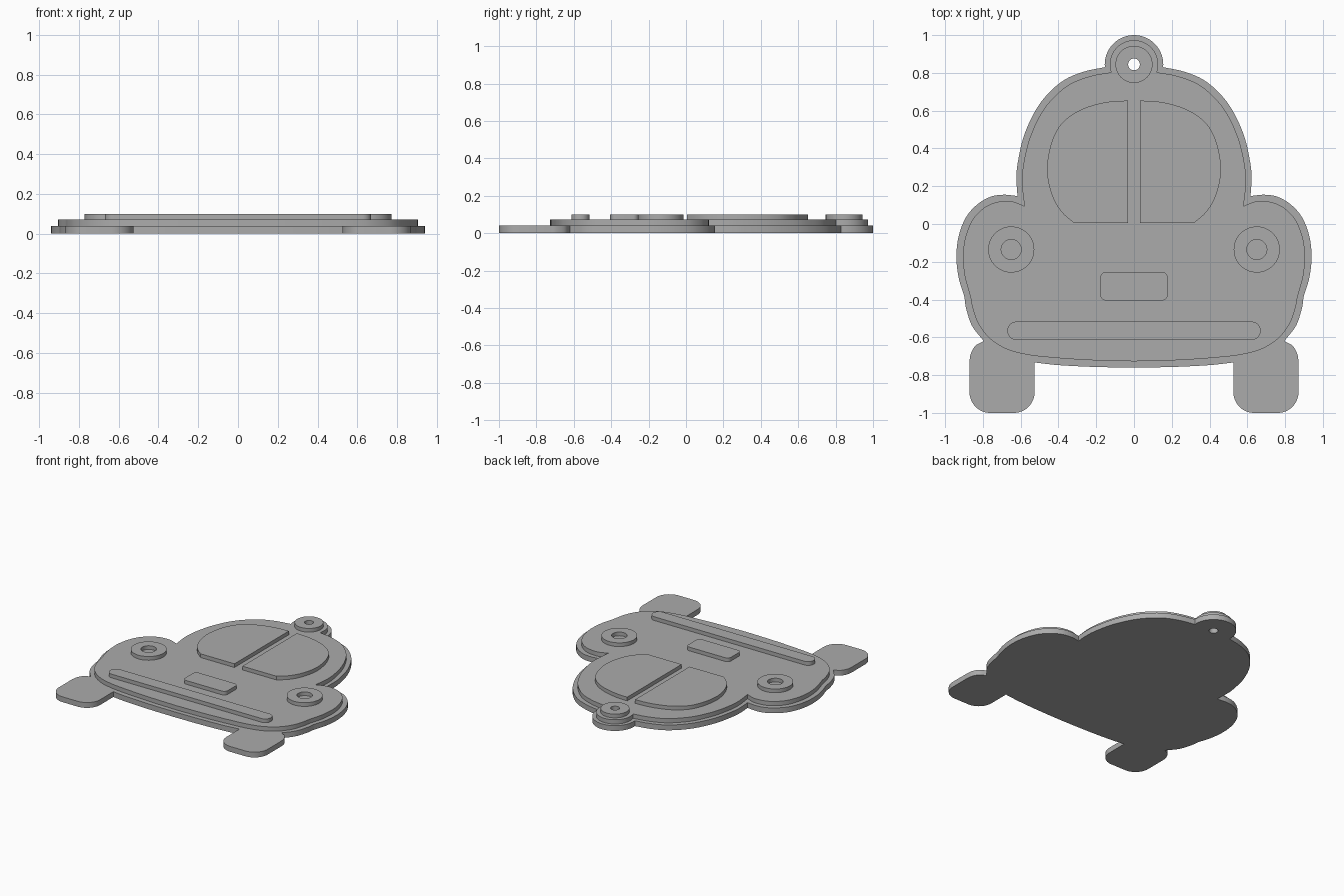
import bpy, bmesh, math
from mathutils import Vector

if "Cube" in bpy.data.objects:
    bpy.data.objects.remove(bpy.data.objects["Cube"])

grey = bpy.data.materials.new("grey")
grey.diffuse_color = (0.41, 0.41, 0.41, 1)
grey.use_nodes = True
grey.node_tree.nodes["Principled BSDF"].inputs["Base Color"].default_value = grey.diffuse_color


def arc(cx, cy, r, a0, a1, n=12):
    """Points along a circular arc, angles in degrees."""
    angles = [math.radians(a0 + (a1 - a0) * i / n) for i in range(n + 1)]
    return [(cx + r * math.cos(a), cy + r * math.sin(a)) for a in angles]


def circle(cx, cy, r):
    return arc(cx, cy, r, 0, 360, 64)[:-1]


def smooth(pts, n=8):
    """Smooth open curve through the given points."""
    p = [Vector(q) for q in pts]
    p = [2 * p[0] - p[1]] + p + [2 * p[-1] - p[-2]]
    out = []
    for a, b, c, d in zip(p, p[1:], p[2:], p[3:]):
        for i in range(n):
            t = i / n
            q = 0.5 * (2 * b + (c - a) * t + (2 * a - 5 * b + 4 * c - d) * t * t
                       + (3 * b - a - 3 * c + d) * t ** 3)
            out.append((q.x, q.y))
    return out + [tuple(p[-2])]


def rounded_rect(x0, x1, y0, y1, r):
    return (arc(x1 - r, y1 - r, r, 0, 90, 8) + arc(x0 + r, y1 - r, r, 90, 180, 8)
            + arc(x0 + r, y0 + r, r, 180, 270, 8) + arc(x1 - r, y0 + r, r, 270, 360, 8))


def flip(pts):
    return [(-x, y) for x, y in reversed(pts)]


def symmetric(half):
    """Close a right-hand outline that runs from the top centre to the bottom centre."""
    return half + flip(half)


def plate(name, z0, z1, *loops):
    """Flat plate from an outline and optional hole loops."""
    cu = bpy.data.curves.new(name, 'CURVE')
    cu.dimensions, cu.fill_mode = '2D', 'BOTH'
    cu.extrude = (z1 - z0) / 2
    for loop in loops:
        clean = []
        for q in loop:
            if not clean or math.dist(q, clean[-1]) > 1e-4:
                clean.append(q)
        if math.dist(clean[0], clean[-1]) < 1e-4:
            clean.pop()
        sp = cu.splines.new('POLY')
        sp.points.add(len(clean) - 1)
        for pt, q in zip(sp.points, clean):
            pt.co = (q[0], q[1], 0, 1)
        sp.use_cyclic_u = True
    ob = bpy.data.objects.new(name, cu)
    bpy.context.collection.objects.link(ob)
    bpy.ops.object.select_all(action='DESELECT')
    ob.select_set(True)
    bpy.context.view_layer.objects.active = ob
    bpy.ops.object.convert(target='MESH')
    ob = bpy.context.object
    ob.name = name
    bm = bmesh.new()
    bm.from_mesh(ob.data)
    bmesh.ops.translate(bm, verts=bm.verts, vec=(0, 0, (z0 + z1) / 2))
    bmesh.ops.remove_doubles(bm, verts=bm.verts, dist=1e-5)
    bmesh.ops.recalc_face_normals(bm, faces=bm.faces)
    bm.to_mesh(ob.data)
    bm.free()
    ob.data.materials.clear()
    ob.data.materials.append(grey)
    bpy.ops.object.shade_smooth_by_angle(angle=math.radians(30))
    return ob


RING = (0, 0.845)
Z = (0, 0.04, 0.072, 0.1)
hole = circle(*RING, 0.031)

# Base plate: key ring tab, cabin, fenders, wheels
base = arc(*RING, 0.155, 90, -5, 20)
base += smooth([(0.155, 0.83), (0.26, 0.808), (0.365, 0.765), (0.455, 0.69), (0.525, 0.595),
                (0.585, 0.46), (0.617, 0.315), (0.622, 0.23), (0.617, 0.148)])
base += smooth([(0.617, 0.148), (0.69, 0.155), (0.76, 0.144), (0.825, 0.107), (0.88, 0.05),
                (0.915, -0.02), (0.935, -0.1), (0.94, -0.19), (0.927, -0.29), (0.898, -0.385)])
base += smooth([(0.898, -0.385), (0.888, -0.45), (0.857, -0.54), (0.795, -0.62)])
base += smooth([(0.795, -0.62), (0.84, -0.645), (0.865, -0.69), (0.871, -0.73)])
base += arc(0.761, -0.89, 0.11, 0, -90) + arc(0.636, -0.89, 0.11, -90, -180)
base += smooth([(0.526, -0.733), (0.4, -0.747), (0.2, -0.757), (0, -0.76)])
plate("base_plate", Z[0], Z[1], symmetric(base), hole)

# Raised car body
body = arc(*RING, 0.128, 90, -20, 20)
body += smooth([(0.122, 0.803), (0.23, 0.783), (0.34, 0.74), (0.425, 0.67), (0.492, 0.585),
                (0.55, 0.46), (0.583, 0.33), (0.593, 0.22), (0.58, 0.095)])
body += smooth([(0.58, 0.095), (0.64, 0.118), (0.69, 0.121), (0.75, 0.109), (0.805, 0.077),
                (0.853, 0.025), (0.885, -0.045), (0.902, -0.12), (0.905, -0.19),
                (0.895, -0.28), (0.866, -0.385)])
body += smooth([(0.866, -0.385), (0.853, -0.45), (0.823, -0.53), (0.765, -0.605), (0.68, -0.66),
                (0.59, -0.687), (0.48, -0.703), (0.25, -0.72), (0, -0.727)])
plate("car_body", Z[1], Z[2], symmetric(body), hole)

# Key ring collar
plate("ring_collar", Z[2], Z[3], circle(*RING, 0.098), hole)

# Split windscreen and ring-shaped headlights
window = [(0.033, 0.005)]
window += smooth([(0.033, 0.653), (0.11, 0.65), (0.19, 0.636), (0.27, 0.61), (0.34, 0.57),
                  (0.4, 0.51), (0.44, 0.42), (0.46, 0.31), (0.453, 0.22), (0.425, 0.13),
                  (0.38, 0.06), (0.317, 0.005)])
for side, s in (("right", 1), ("left", -1)):
    plate("windscreen_" + side, Z[2], Z[3], window if s > 0 else flip(window))
    plate("headlight_" + side, Z[2], Z[3], circle(s * 0.65, -0.135, 0.122),
          circle(s * 0.65, -0.135, 0.053))

# Front badge plate and bumper
plate("front_plate", Z[2], Z[3], rounded_rect(-0.178, 0.178, -0.405, -0.253, 0.03))
plate("bumper", Z[2], Z[3], rounded_rect(-0.67, 0.67, -0.613, -0.517, 0.046))
